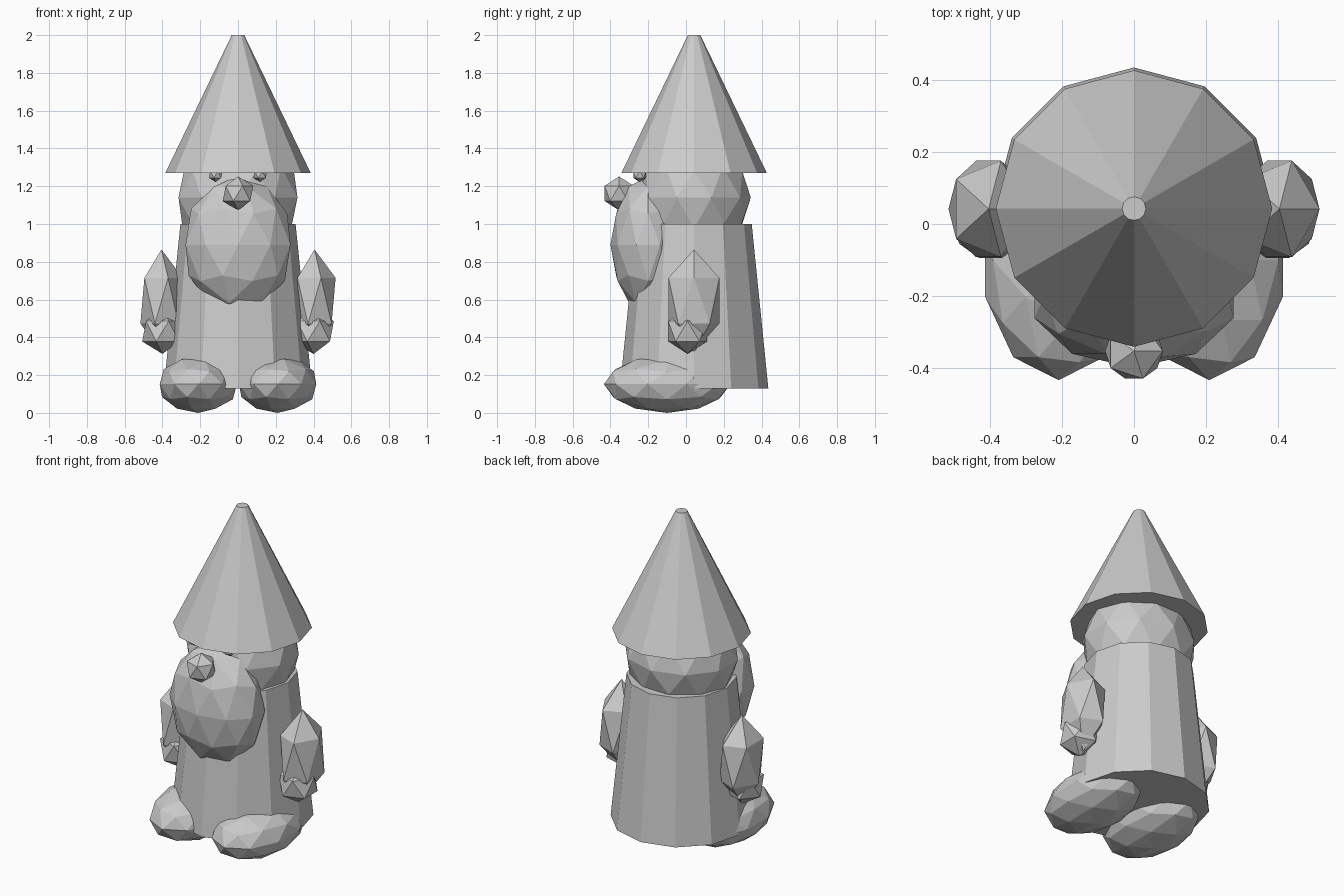
import bpy

cube = bpy.data.objects.get("Cube")
if cube:
    bpy.data.objects.remove(cube, do_unlink=True)

# One plain stone colour for the whole figure
stone = bpy.data.materials.new("plain_grey")
stone.use_nodes = True
grey = (0.6, 0.6, 0.6, 1)
stone.diffuse_color = grey
stone.node_tree.nodes["Principled BSDF"].inputs["Base Color"].default_value = grey

AXIS_Y = 0.043  # depth of the body's upright axis


def finish(name):
    obj = bpy.context.object
    obj.name = name
    obj.data.name = name
    obj.data.materials.clear()
    obj.data.materials.append(stone)
    return obj


def faceted_ball(name, centre, radii, detail):
    bpy.ops.mesh.primitive_ico_sphere_add(subdivisions=detail, radius=1, location=centre)
    obj = finish(name)
    obj.data.transform(obj.matrix_basis.to_3x3().to_4x4())
    for v in obj.data.vertices:
        v.co = [c * r for c, r in zip(v.co, radii)]
    return obj


def tapered_drum(name, bottom, top, r_bottom, r_top):
    bpy.ops.mesh.primitive_cone_add(
        vertices=12, radius1=r_bottom, radius2=r_top, depth=top - bottom,
        location=(0, AXIS_Y, (bottom + top) / 2))
    return finish(name)


# Robe, head and pointed hat
tapered_drum("body", 0.13, 1.0, 0.393, 0.305)
faceted_ball("head", (0, AXIS_Y, 1.14), (0.331, 0.3, 0.31), 2)
tapered_drum("hat", 1.27, 2.0, 0.385, 0.033)

# Face
faceted_ball("beard", (0, -0.2, 0.89), (0.292, 0.2, 0.364), 2)
faceted_ball("nose", (0, -0.354, 1.162), (0.09, 0.09, 0.09), 1)

# Paired parts
for side, s in (("left", 1), ("right", -1)):
    faceted_ball(side + "_eye", (s * 0.118, -0.245, 1.262), (0.04, 0.04, 0.04), 1)
    faceted_ball(side + "_arm", (s * 0.405, 0.042, 0.594), (0.125, 0.158, 0.271), 1)
    faceted_ball(side + "_hand", (s * 0.4, 0.008, 0.432), (0.12, 0.12, 0.12), 1)
    faceted_ball(side + "_foot", (s * 0.21, -0.1, 0.152), (0.215, 0.335, 0.152), 2)
